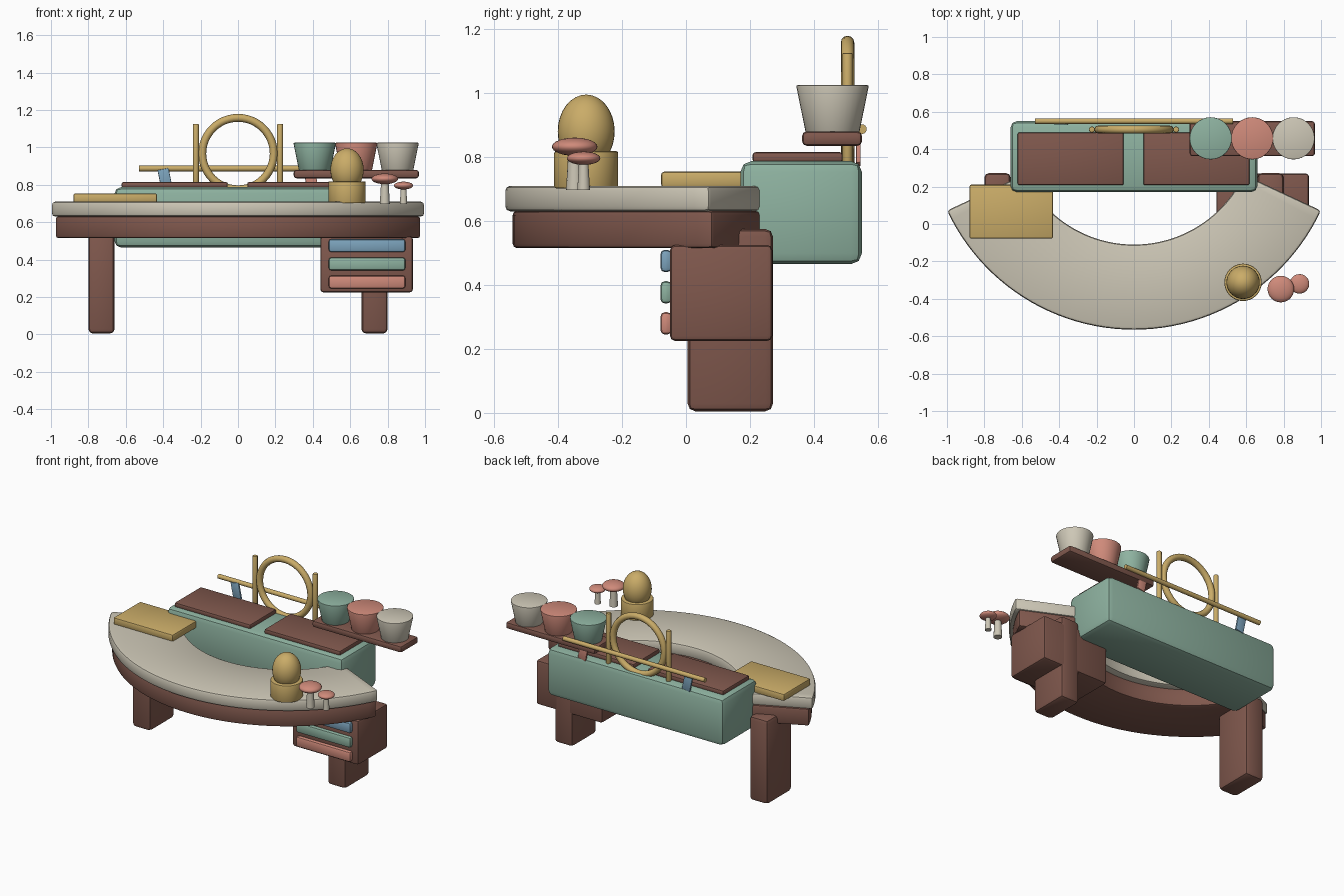
import bpy, bmesh, math
from mathutils import Matrix, Vector

if "Cube" in bpy.data.objects:
    bpy.data.objects.remove(bpy.data.objects["Cube"], do_unlink=True)


def material(name, rgb):
    """Flat colour from 0-255 display values."""
    lin = [((c / 255 + 0.055) / 1.055) ** 2.4 for c in rgb] + [1]
    m = bpy.data.materials.new(name)
    m.use_nodes = True
    m.diffuse_color = lin
    m.node_tree.nodes["Principled BSDF"].inputs["Base Color"].default_value = lin
    return m


WOOD = material("brown wood", (128, 88, 77))
STONE = material("pale stone", (205, 199, 182))
GOLD = material("gold", (202, 172, 104))
GREEN = material("sage green", (142, 178, 160))
PINK = material("dusty pink", (207, 138, 122))
BLUE = material("soft blue", (124, 163, 188))


def finish(name, bm, mat, bevel=0, segments=2):
    """Round the sharp edges, then turn the bmesh into a smooth-shaded object."""
    bmesh.ops.recalc_face_normals(bm, faces=bm.faces)
    if bevel:
        sharp = [e for e in bm.edges if e.calc_face_angle(0) > math.radians(40)]
        bmesh.ops.bevel(bm, geom=sharp, offset=bevel, segments=segments,
                        profile=0.5, affect="EDGES", clamp_overlap=True)
    mesh = bpy.data.meshes.new(name)
    bm.to_mesh(mesh)
    bm.free()
    mesh.materials.append(mat)
    ob = bpy.data.objects.new(name, mesh)
    bpy.context.collection.objects.link(ob)
    bpy.ops.object.select_all(action="DESELECT")
    ob.select_set(True)
    bpy.context.view_layer.objects.active = ob
    bpy.ops.object.shade_smooth_by_angle(angle=math.radians(35))
    return ob


def box(name, x, y, z, mat, bevel=0.012, tilt=0):
    """Rounded box from (min, max) ranges, optionally tilted about y."""
    lo, hi = Vector((x[0], y[0], z[0])), Vector((x[1], y[1], z[1]))
    bm = bmesh.new()
    bmesh.ops.create_cube(bm, size=1, matrix=Matrix.Translation((lo + hi) / 2)
                          @ Matrix.Rotation(tilt, 4, "Y")
                          @ Matrix.Diagonal((*(hi - lo), 1)))
    return finish(name, bm, mat, bevel)


def cone(name, centre, z, r_low, r_top, mat, bevel=0, sides=32):
    bm = bmesh.new()
    mid = Vector((*centre, sum(z) / 2))
    bmesh.ops.create_cone(bm, cap_ends=True, segments=sides, radius1=r_low,
                          radius2=r_top, depth=z[1] - z[0],
                          matrix=Matrix.Translation(mid))
    return finish(name, bm, mat, bevel)


def ellipsoid(name, centre, r, rz, mat):
    bm = bmesh.new()
    bmesh.ops.create_uvsphere(bm, u_segments=32, v_segments=16, radius=1,
                              matrix=Matrix.Translation(centre)
                              @ Matrix.Diagonal((r, r, rz, 1)))
    return finish(name, bm, mat)


def arc_slab(name, r_in, r_out, z, mat, bevel):
    """Curved slab sweeping round the front of the desk."""
    bm, steps, half, cy = bmesh.new(), 48, math.radians(65), 0.538
    rings = []
    for i in range(steps + 1):
        a = half * (2 * i / steps - 1)
        rings.append([bm.verts.new((r * math.sin(a), cy - r * math.cos(a), h))
                      for r, h in ((r_in, z[0]), (r_out, z[0]),
                                   (r_out, z[1]), (r_in, z[1]))])
    for a, b in zip(rings, rings[1:]):
        for k in range(4):
            n = (k + 1) % 4
            bm.faces.new((a[k], a[n], b[n], b[k]))
    bm.faces.new(rings[0])
    bm.faces.new(rings[-1])
    return finish(name, bm, mat, bevel)


# Curved counter and its apron
arc_slab("counter_top", 0.648, 1.103, (0.63, 0.71), STONE, 0.016)
arc_slab("counter_apron", 0.69, 1.08, (0.515, 0.632), WOOD, 0.014)

# Legs
for side, s in (("left", 1), ("right", -1)):
    box(side + "_leg", sorted((0.66 * s, 0.8 * s)), (0.005, 0.272),
        (0.005, 0.575), WOOD, 0.024)

# Drawer unit
box("drawer_cabinet", (0.44, 0.935), (-0.05, 0.27), (0.225, 0.525), WOOD, 0.016)
for name, z, mat in (("top", 0.475, BLUE), ("middle", 0.377, GREEN),
                     ("bottom", 0.28, PINK)):
    box(name + "_drawer", (0.485, 0.895), (-0.08, -0.045),
        (z - 0.035, z + 0.035), mat, 0.014)

# Back chest with two lids
box("chest", (-0.66, 0.66), (0.17, 0.55), (0.465, 0.787), GREEN, 0.034)
for side, x in (("left", (0.05, 0.617)), ("right", (-0.622, -0.055))):
    box(side + "_lid", x, (0.208, 0.49), (0.783, 0.815), WOOD, 0.009)

# Cutting board
box("board", (-0.88, -0.433), (-0.078, 0.21), (0.705, 0.754), GOLD, 0.01)

# Ring frame, posts and hanging rail
bpy.ops.mesh.primitive_torus_add(major_segments=48, minor_segments=12,
                                 major_radius=0.191, minor_radius=0.021,
                                 location=(0, 0.505, 0.967),
                                 rotation=(math.pi / 2, 0, 0))
ring = bpy.context.object
ring.name = "ring"
ring.data.materials.append(GOLD)
bpy.ops.object.shade_smooth()
for side, s in (("left", 1), ("right", -1)):
    cone(side + "_post", (0.225 * s, 0.505), (0.77, 1.125), 0.016, 0.016, GOLD, 0.004, 16)
bm = bmesh.new()
bmesh.ops.create_cone(bm, cap_ends=True, segments=16, radius1=0.015, radius2=0.015,
                      depth=1.06, matrix=Matrix.Translation((0, 0.55, 0.887))
                      @ Matrix.Rotation(math.pi / 2, 4, "Y"))
finish("rail", bm, GOLD)

# Cloths on the rail
box("blue_cloth", (-0.42, -0.36), (0.532, 0.546), (0.775, 0.885), BLUE, 0.004, -0.2)
box("pink_cloth", (0.36, 0.42), (0.532, 0.546), (0.775, 0.885), PINK, 0.004, -0.2)

# Shelf with three pots
box("shelf", (0.298, 0.967), (0.363, 0.55), (0.835, 0.88), WOOD, 0.014)
for name, x, mat in (("green", 0.41, GREEN), ("pink", 0.632, PINK),
                     ("pale", 0.853, STONE)):
    cone(name + "_pot", (x, 0.458), (0.872, 1.025), 0.083, 0.114, mat, 0.006)

# Egg in its cup
cone("egg_cup", (0.583, -0.312), (0.702, 0.818), 0.1, 0.1, GOLD, 0.006)
ellipsoid("egg", (0.583, -0.312, 0.88), 0.089, 0.115, GOLD)

# Mushrooms
for name, x, y, z, r in (("large", 0.785, -0.348, 0.832, 0.071),
                         ("small", 0.885, -0.32, 0.796, 0.052)):
    cone(name + "_mushroom_stem", (x, y), (0.697, z), r * 0.38, r * 0.27, STONE, 0, 16)
    ellipsoid(name + "_mushroom_cap", (x, y, z), r, r * 0.4, PINK)
